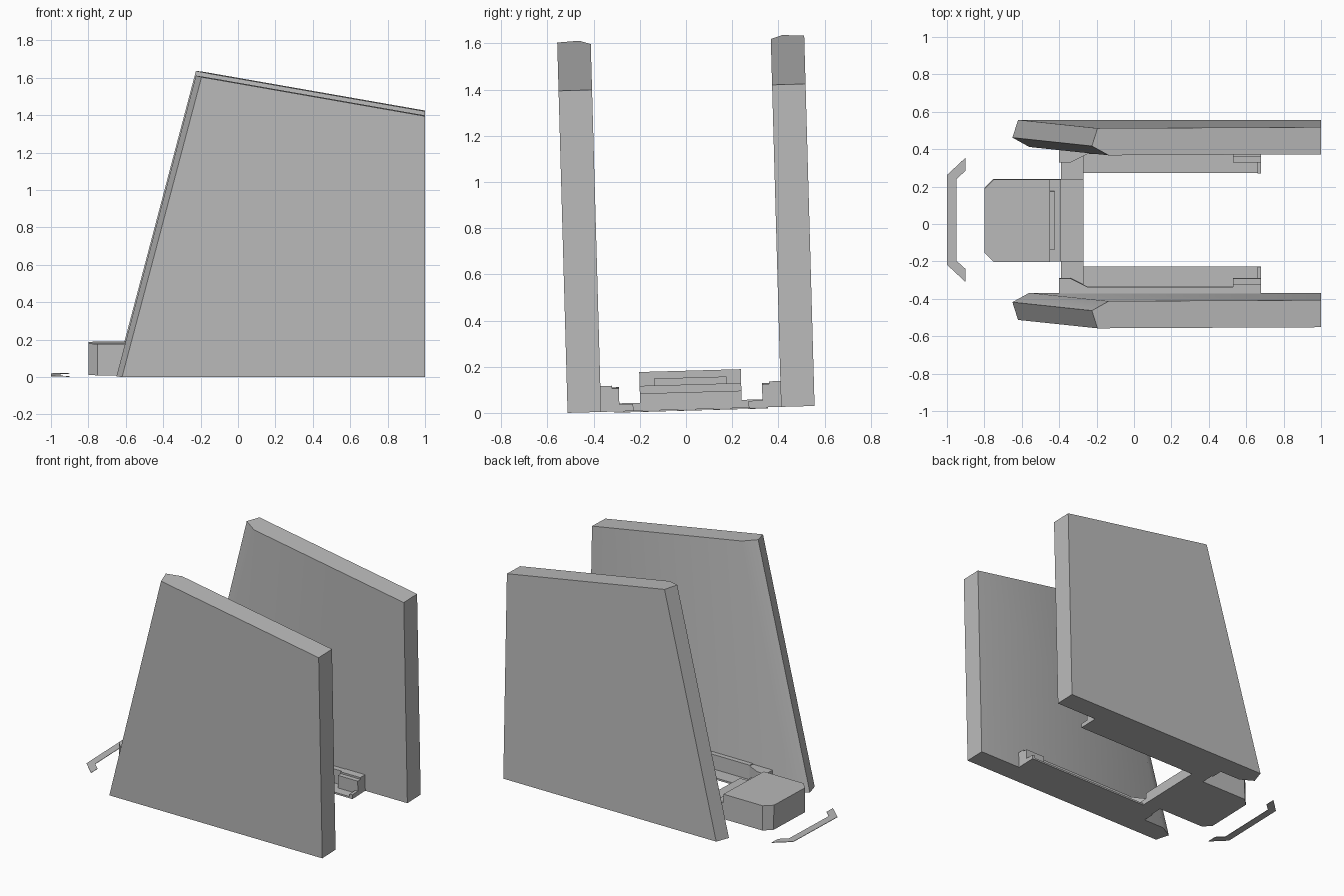
import bpy, bmesh, math
from mathutils import Matrix

cube = bpy.data.objects.get("Cube")
if cube:
    bpy.data.objects.remove(cube, do_unlink=True)

grey = bpy.data.materials.new("plain_grey")
grey.use_nodes = True
colour = (0.5, 0.5, 0.5, 1)
grey.diffuse_color = colour
grey.node_tree.nodes["Principled BSDF"].inputs["Base Color"].default_value = colour

# The assembly leans slightly about x and is mirrored about its own mid-plane
MID = 0.022
LEAN = (Matrix.Translation((0, 0, 0.0145)) @ Matrix.Rotation(0.028, 4, "X")
        @ Matrix.Translation((0, MID, 0)))


def loft(name, bottom, top):
    """Closed solid between two matching loops of points."""
    bm = bmesh.new()
    low = [bm.verts.new(p) for p in bottom]
    high = [bm.verts.new(p) for p in top]
    bm.faces.new(low)
    bm.faces.new(high)
    n = len(low)
    for i in range(n):
        j = (i + 1) % n
        bm.faces.new((low[i], low[j], high[j], high[i]))
    bmesh.ops.recalc_face_normals(bm, faces=bm.faces)
    bm.transform(LEAN)
    mesh = bpy.data.meshes.new(name)
    bm.to_mesh(mesh)
    bm.free()
    mesh.materials.append(grey)
    obj = bpy.data.objects.new(name, mesh)
    bpy.context.collection.objects.link(obj)
    return obj


def slab(name, outline, z0, z1):
    return loft(name, [(x, y, z0) for x, y in outline], [(x, y, z1) for x, y in outline])


def box(name, x0, x1, y0, y1, z0, z1):
    return slab(name, [(x0, y0), (x1, y0), (x1, y1), (x0, y1)], z0, z1)


def top_point(x, y):
    """Carry a floor point up the raked front edge to the sloping top."""
    rise = 0.0 if x > 0.9 else 0.425
    x += rise
    return (x, y, 1.395 + 0.175 * (1 - x))


for side, s in (("front", -1), ("back", 1)):
    # Tall panel with a pointed leading edge
    plan = [(1, 0.535), (-0.62, 0.535), (-0.65, 0.44), (-0.56, 0.39), (1, 0.39)]
    plan = [(x, s * y) for x, y in plan]
    panel = loft(side + "_panel", [(x, y, 0) for x, y in plan],
                 [top_point(x, y) for x, y in plan])
    bpy.ops.object.select_all(action="DESELECT")
    panel.select_set(True)
    bpy.context.view_layer.objects.active = panel
    bpy.ops.object.shade_smooth_by_angle(angle=math.radians(35))

    # Thin floor rail and raised strip along the panel
    box(side + "_rail_floor", -0.27, 0.68, s * 0.25, s * 0.39, 0, 0.012)
    box(side + "_rail_strip", -0.25, 0.53, s * 0.355, s * 0.4, 0, 0.11)
    # Stepped stop at the end of the rail
    box(side + "_stop_block", 0.53, 0.68, s * 0.31, s * 0.4, 0, 0.1)
    box(side + "_stop_cap", 0.53, 0.68, s * 0.34, s * 0.4, 0.1, 0.112)
    box(side + "_stop_lip", 0.66, 0.68, s * 0.25, s * 0.32, 0, 0.03)
    # Cross arm and angled bracket joining the rail to the centre
    box(side + "_cross_arm", -0.39, -0.27, s * 0.21, s * 0.39, 0, 0.035)
    bracket = [(-0.4, 0.31), (-0.34, 0.31), (-0.25, 0.355), (-0.2, 0.4), (-0.4, 0.4)]
    slab(side + "_bracket", [(x, s * y) for x, y in bracket], 0, 0.105)

# Central block with cut corners, descending in steps toward the open bay
slab("centre_block", [(-0.8, -0.17), (-0.75, -0.22), (-0.45, -0.22), (-0.45, 0.22),
                      (-0.75, 0.22), (-0.8, 0.17)], 0, 0.168)
box("centre_step", -0.45, -0.39, -0.22, 0.22, 0, 0.108)
box("centre_bar", -0.39, -0.27, -0.22, 0.22, 0, 0.075)
box("centre_ridge", -0.45, -0.425, -0.157, 0.157, 0.108, 0.138)

# Flat bracket-shaped strip ahead of the block
half = [(-0.9, 0.333), (-1, 0.24), (-0.95, 0.218), (-0.9, 0.263)]
outer, inner = half[:2], half[2:]
strip = outer + [(x, -y) for x, y in reversed(outer)]
strip += [(x, -y) for x, y in reversed(inner)] + inner
slab("nose_strip", strip, -0.005, -0.002)
